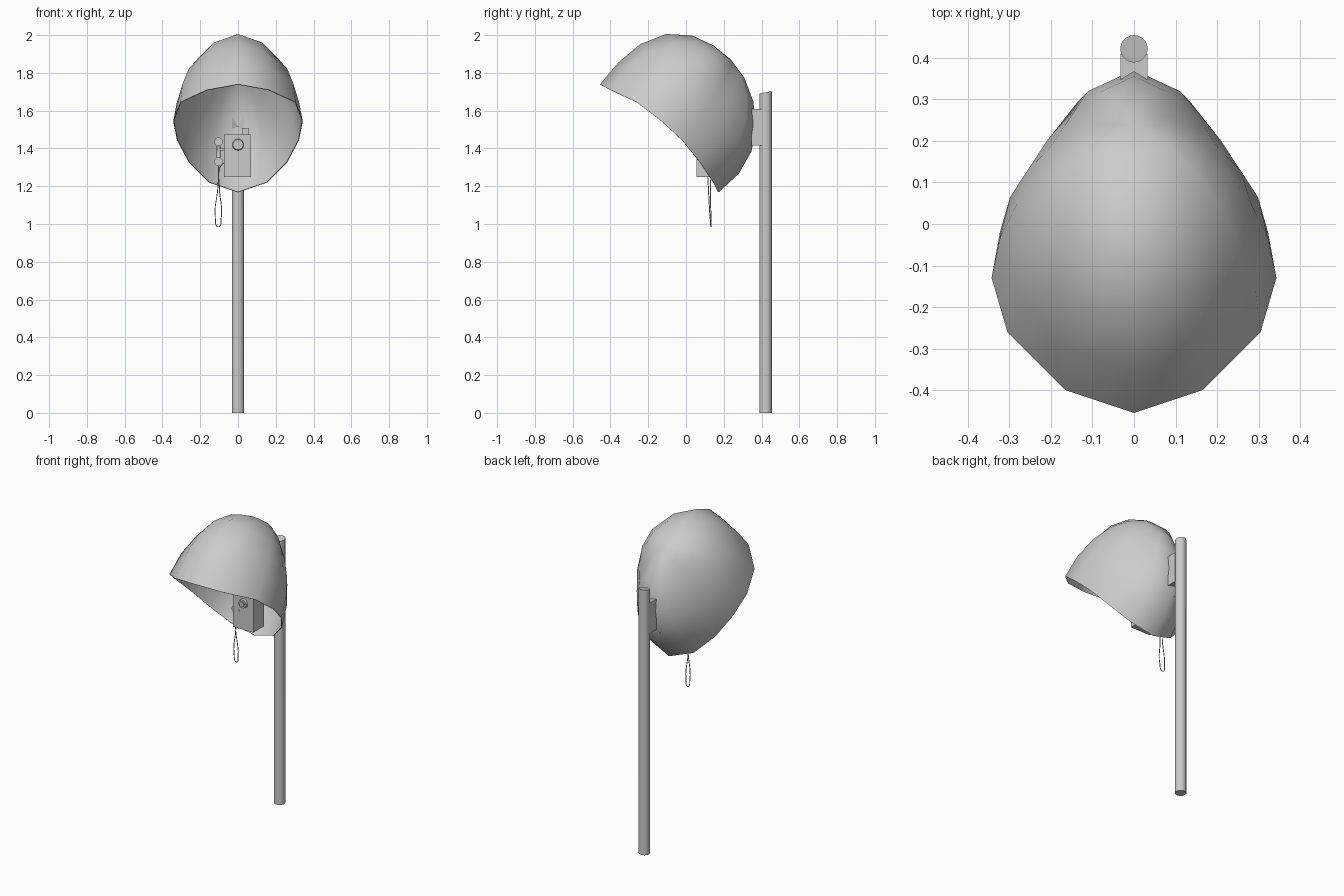
import bpy, bmesh, math
from mathutils import Vector

old = bpy.data.objects.get("Cube")
if old:
    bpy.data.objects.remove(old)

grey = bpy.data.materials.new("painted_grey")
grey.use_nodes = True
grey.diffuse_color = (0.6, 0.6, 0.6, 1)
grey.node_tree.nodes["Principled BSDF"].inputs["Base Color"].default_value = (0.6, 0.6, 0.6, 1)


def finish(obj, name, angle=40):
    obj.name = name
    obj.data.materials.clear()
    obj.data.materials.append(grey)
    bpy.ops.object.select_all(action='DESELECT')
    obj.select_set(True)
    bpy.context.view_layer.objects.active = obj
    if obj.type == 'MESH':
        for m in list(obj.modifiers):
            bpy.ops.object.modifier_apply(modifier=m.name)
        bpy.ops.object.shade_smooth_by_angle(angle=math.radians(angle))
    return obj


def from_bmesh(bm, name):
    mesh = bpy.data.meshes.new(name)
    bm.to_mesh(mesh)
    bm.free()
    obj = bpy.data.objects.new(name, mesh)
    bpy.context.collection.objects.link(obj)
    return obj


def prism(name, outline, z0, z1):
    """Upright prism over a counter-clockwise plan outline."""
    bm = bmesh.new()
    low = [bm.verts.new((x, y, z0)) for x, y in outline]
    high = [bm.verts.new((x, y, z1)) for x, y in outline]
    bm.faces.new(low[::-1])
    bm.faces.new(high)
    n = len(outline)
    for i in range(n):
        j = (i + 1) % n
        bm.faces.new((low[i], low[j], high[j], high[i]))
    return finish(from_bmesh(bm, name), name, 20)


def box(name, low, high):
    (x0, y0, z0), (x1, y1, z1) = low, high
    return prism(name, [(x0, y0), (x1, y0), (x1, y1), (x0, y1)], z0, z1)


def rod(name, a, b, r1, r2=None, sides=16):
    a, b = Vector(a), Vector(b)
    bpy.ops.mesh.primitive_cone_add(vertices=sides, radius1=r1, radius2=r1 if r2 is None else r2,
                                    depth=(b - a).length, location=(a + b) / 2)
    obj = bpy.context.object
    obj.rotation_euler = (b - a).to_track_quat('Z', 'Y').to_euler()
    finish(obj, name)
    bpy.ops.object.transform_apply(location=True, rotation=True, scale=True)
    return obj


def tube(name, points, radius):
    curve = bpy.data.curves.new(name, 'CURVE')
    curve.dimensions = '3D'
    curve.bevel_depth = radius
    curve.bevel_resolution = 1
    curve.resolution_u = 6
    curve.use_fill_caps = True
    spline = curve.splines.new('BEZIER')
    spline.bezier_points.add(len(points) - 1)
    for p, co in zip(spline.bezier_points, points):
        p.co = co
        p.handle_left_type = p.handle_right_type = 'AUTO'
    obj = bpy.data.objects.new(name, curve)
    bpy.context.collection.objects.link(obj)
    return finish(obj, name)


# Hood: rim half-loop; each rim point has the fullness and outward bulge of its rib
rim = [(0, -.455, 1.74, 2.6, .1), (.165, -.40, 1.71, 2.3, .08), (.305, -.26, 1.645, 1.9, 0),
       (.343, -.13, 1.545, 1.7, 0), (.323, -.02, 1.443, 1.55, 0), (.26, .075, 1.325, 1.5, .05),
       (.155, .145, 1.22, 1.75, .15), (0, .172, 1.167, 1.9, .3)]
loop = rim + [(-x, *rest) for x, *rest in rim[-2:0:-1]]
centre, rise, steps = Vector((0, -.143, 1.453)), Vector((0, .38, .418)), 6
bm = bmesh.new()
ribs = []
for x, y, z, power, bulge in loop:
    rib = []
    for i in range(steps):
        t = i / steps * math.pi / 2
        r = (math.cos(t) ** power + math.sin(t) ** power) ** (-1 / power)
        out, up = r * math.cos(t), r * math.sin(t)
        out *= 1 + bulge * out * up
        rib.append(bm.verts.new(centre + (Vector((x, y, z)) - centre) * out + rise * up))
    ribs.append(rib)
crown = bm.verts.new(centre + rise)
for a, b in zip(ribs, ribs[1:] + ribs[:1]):
    for i in range(steps - 1):
        bm.faces.new((a[i], b[i], b[i + 1], a[i + 1]))
    bm.faces.new((a[-1], b[-1], crown))
bm.normal_update()
bm.faces.ensure_lookup_table()
face = bm.faces[0]
if face.normal.dot(face.calc_center_median() - centre) < 0:
    bmesh.ops.reverse_faces(bm, faces=bm.faces[:])
hood = from_bmesh(bm, "hood")
shell = hood.modifiers.new("shell", 'SOLIDIFY')
shell.thickness, shell.offset = .004, -1
finish(hood, "hood", 60)

# Pole with a slightly slanted top, and the notched bracket holding the hood
pole = rod("pole", (0, .422, 0), (0, .422, 1.697), .033, sides=20)
for v in pole.data.vertices:
    if v.co.z > 1:
        v.co.z += (v.co.y - .422) * .18
prism("hood_bracket", [(-.033, .347), (0, .367), (.033, .347), (.033, .41), (-.033, .41)], 1.415, 1.61)

# Telephone body and its mount
box("phone_body", (-.073, .055, 1.25), (.07, .165, 1.475))
box("phone_mount", (-.04, .16, 1.38), (.04, .325, 1.46))
box("coin_slot", (.022, .075, 1.47), (.058, .11, 1.508))
rod("dial", (0, .058, 1.42), (0, .043, 1.42), .031, .027, 20)
rod("dial_centre", (0, .045, 1.42), (0, .036, 1.42), .016)
rod("coin_button", (-.032, .057, 1.366), (-.032, .05, 1.366), .005, sides=10)

# Handset hanging beside the body
hx = -.103
tube("handset_grip", [(hx, .135, 1.44), (hx, .148, 1.385), (hx, .135, 1.325)], .011)
for name, z in (("earpiece", 1.435), ("mouthpiece", 1.33)):
    rod(name, (hx, .15, z), (hx, .115, z), .017, .023)
box("handset_hook", (-.11, .135, 1.39), (-.07, .15, 1.40))

# Hanging cord loop
tube("cord", [(hx, .135, 1.32), (hx - .003, .13, 1.2), (hx - .017, .132, 1.03), (hx - .002, .133, .985),
              (hx + .014, .128, 1.03), (hx + .004, .118, 1.2), (hx + .008, .113, 1.3),
              (-.068, .113, 1.33)], .0025)
